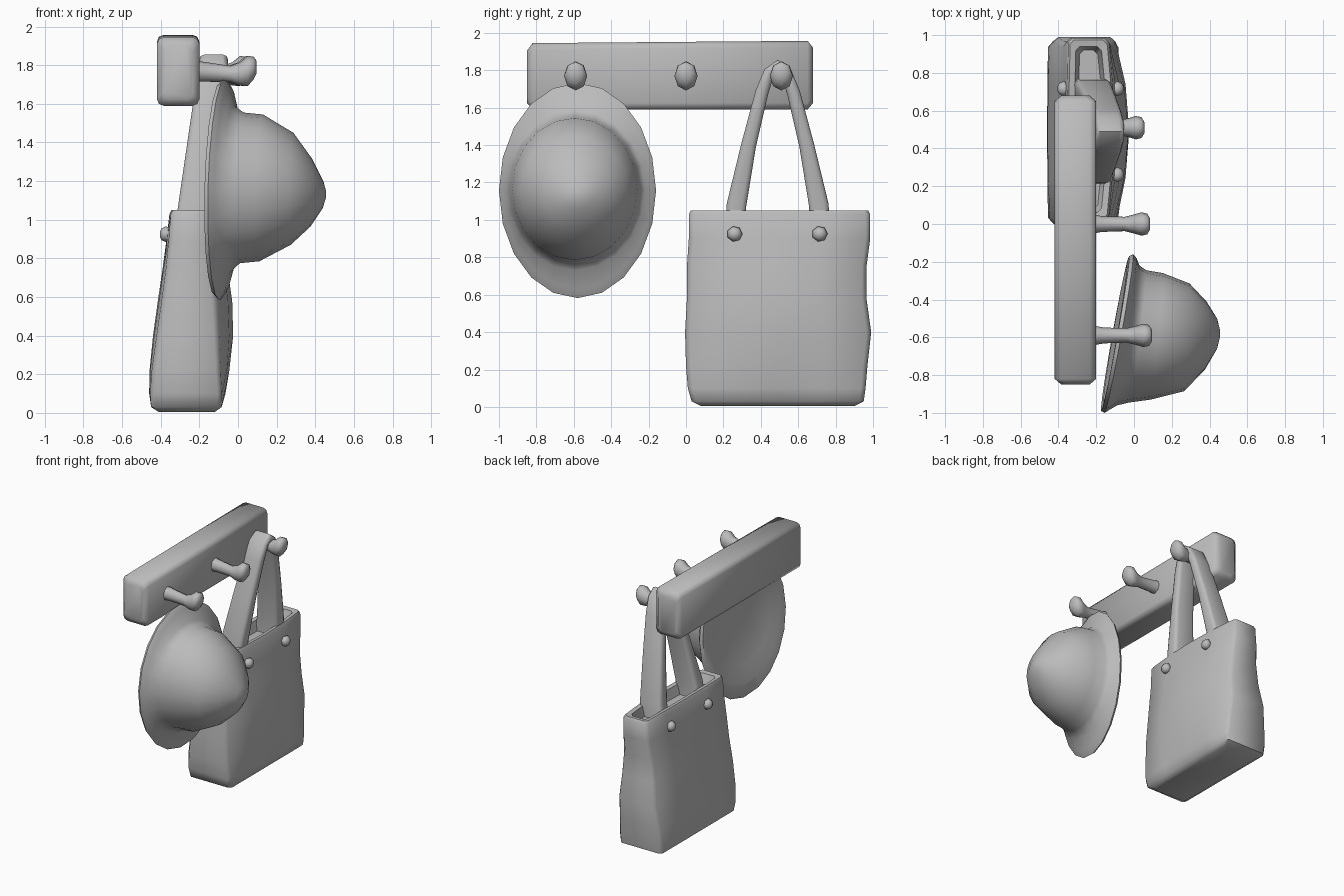
import bpy, bmesh, math
from mathutils import Vector

if "Cube" in bpy.data.objects:
    bpy.data.objects.remove(bpy.data.objects["Cube"], do_unlink=True)

grey = bpy.data.materials.new("plain grey")
grey.use_nodes = True
grey.diffuse_color = (0.5, 0.5, 0.5, 1)
grey.node_tree.nodes["Principled BSDF"].inputs["Base Color"].default_value = (0.5, 0.5, 0.5, 1)


def loft(name, rings, angle=40):
    """Skin a list of equal-length closed rings and cap both ends."""
    bm = bmesh.new()
    rows = [[bm.verts.new(p) for p in ring] for ring in rings]
    n = len(rows[0])
    for a, b in zip(rows, rows[1:]):
        for i in range(n):
            bm.faces.new((a[i], a[(i + 1) % n], b[(i + 1) % n], b[i]))
    bm.faces.new(rows[0][::-1])
    bm.faces.new(rows[-1])
    bmesh.ops.recalc_face_normals(bm, faces=bm.faces)
    mesh = bpy.data.meshes.new(name)
    bm.to_mesh(mesh)
    bm.free()
    mesh.materials.append(grey)
    obj = bpy.data.objects.new(name, mesh)
    bpy.context.collection.objects.link(obj)
    bpy.ops.object.select_all(action='DESELECT')
    obj.select_set(True)
    bpy.context.view_layer.objects.active = obj
    bpy.ops.object.shade_smooth_by_angle(angle=math.radians(angle))
    return obj


def round_rect(u0, u1, v0, v1, r):
    """Rectangle with rounded corners, as 2D points."""
    pts = []
    for cu, cv, start in ((u1 - r, v1 - r, 0), (u0 + r, v1 - r, 90),
                          (u0 + r, v0 + r, 180), (u1 - r, v0 + r, 270)):
        for step in (0, 45, 90):
            t = math.radians(start + step)
            pts.append((cu + r * math.cos(t), cv + r * math.sin(t)))
    return pts


def ellipse(n, ru, rv):
    return [(ru * math.cos(math.tau * i / n), rv * math.sin(math.tau * i / n)) for i in range(n)]


def pillow(x0, x1, y0, y1, pull):
    """Rectangle whose x sides draw in towards the y ends."""
    front, back = [], []
    for t in (-1, -0.95, -0.5, 0, 0.5, 0.95, 1):
        y = (y0 + y1) / 2 + t * (y1 - y0) / 2
        corner = 0.02 if abs(t) == 1 else 0
        front.append((x1 - pull * t * t - corner, y))
        back.append((x0 + 0.25 * pull * t * t + corner, y))
    return front + back[::-1]


# Wall board: rounded slab running along y
board = []
for y, inset, top in ((-0.85, 0.035, 1.94), (-0.82, 0, 1.945), (0, 0, 1.952),
                      (0.65, 0, 1.957), (0.68, 0.035, 1.955)):
    outline = round_rect(-0.42 + inset, -0.2 - inset, 1.59 + inset, top - inset, 0.035)
    board.append([(x, y, z) for x, z in outline])
loft("wall_board", board, 60)

# Pegs: stem dips slightly, then swells into an upturned knob
peg_profile = ((-0.24, 1.77, 0.055, 0.055), (-0.17, 1.765, 0.042, 0.05), (-0.05, 1.755, 0.038, 0.042),
               (0, 1.755, 0.05, 0.06), (0.04, 1.77, 0.062, 0.078),
               (0.07, 1.785, 0.055, 0.06), (0.085, 1.79, 0.03, 0.035))
for label, y, shift in (("right", -0.59, 0.01), ("middle", 0, 0), ("left", 0.51, -0.03)):
    loft("peg_" + label, [[(x + shift, y + a, z + b) for a, b in ellipse(8, ry, rz)]
                          for x, z, ry, rz in peg_profile], 60)

# Hat: shallow underside, thin brim and domed crown, tilted about z
# Each ring: x, y centre, z centre, y radius, z radius, tilt
hat_rings = (
    (-0.06, -0.59, 1.16, 0.10, 0.12, 0.17),
    (-0.075, -0.59, 1.16, 0.28, 0.33, 0.17),
    (-0.10, -0.58, 1.16, 0.36, 0.46, 0.17),
    (-0.10, -0.58, 1.16, 0.41, 0.56, 0.18),
    (-0.08, -0.58, 1.157, 0.42, 0.575, 0.18),
    (-0.055, -0.58, 1.16, 0.40, 0.53, 0.17),
    (-0.03, -0.59, 1.16, 0.37, 0.43, 0.16),
    (0.02, -0.595, 1.165, 0.35, 0.39, 0.13),
    (0.12, -0.595, 1.165, 0.335, 0.38, 0.10),
    (0.28, -0.60, 1.16, 0.285, 0.29, 0.05),
    (0.38, -0.59, 1.14, 0.18, 0.175, 0.02),
    (0.44, -0.58, 1.13, 0.08, 0.07, 0),
    (0.455, -0.58, 1.13, 0.02, 0.02, 0))
hat = []
for x, cy, cz, ry, rz, tilt in hat_rings:
    hat.append([(x + tilt * a + 0.025 * b, cy + a, cz + b) for a, b in ellipse(20, ry, rz)])
loft("hat", hat, 50)

# Tote bag: pillowed body, rim and shallow sunken top
# Each ring: z, x range, y range, draw-in at the ends
bag_rings = (
    (0.005, -0.41, -0.12, 0.08, 0.90, 0),
    (0.03, -0.45, -0.085, 0.03, 0.95, 0),
    (0.10, -0.46, -0.065, 0.01, 0.96, 0.02),
    (0.22, -0.458, -0.045, 0.0, 0.97, 0.05),
    (0.40, -0.44, -0.025, -0.005, 0.99, 0.08),
    (0.58, -0.415, -0.03, 0.005, 0.965, 0.085),
    (0.75, -0.39, -0.055, 0.005, 0.965, 0.075),
    (0.90, -0.37, -0.085, 0.015, 0.985, 0.05),
    (1.03, -0.355, -0.105, 0.015, 0.985, 0.03),
    (1.05, -0.345, -0.115, 0.025, 0.975, 0.03),
    (1.045, -0.315, -0.145, 0.06, 0.94, 0.03),
    (0.97, -0.295, -0.165, 0.08, 0.92, 0.03))
loft("bag", [[(x, y, z) for x, y in pillow(x0, x1, y0, y1, pull)]
             for z, x0, x1, y0, y1, pull in bag_rings], 50)

# Strap: one broad band looping over the left peg
# Each station: y offset from the peg, z, band thickness
half_strap = ((0.225, 0.95, 0.11), (0.22, 1.08, 0.105), (0.155, 1.4, 0.08),
              (0.085, 1.68, 0.07), (0.045, 1.79, 0.06))
stations = [(-y, z, w) for y, z, w in half_strap] + [(0, 1.825, 0.06)]
stations += list(reversed(half_strap))
path = [Vector((-0.225 + 0.12 * (z - 1), 0.49 + y, z)) for y, z, w in stations]
strap = []
for i, (p, (y, z, w)) in enumerate(zip(path, stations)):
    along = path[min(i + 1, len(path) - 1)] - path[max(i - 1, 0)]
    side = Vector((0, along.z, -along.y)).normalized()
    half = 0.095 - 0.025 * (z - 1)
    strap.append([p + Vector((a, 0, 0)) + side * b
                  for a, b in round_rect(-half, half, -w / 2, w / 2, 0.025)])
loft("strap", strap, 60)

# Strap buttons on both faces of the bag
for face, x, out in (("back", -0.36, -1), ("front", -0.1, 1)):
    for label, y in (("right", 0.26), ("left", 0.715)):
        loft("button_%s_%s" % (face, label),
             [[(x + out * d, y + a, 0.925 + b) for a, b in ellipse(7, r, r)]
              for d, r in ((-0.02, 0.025), (0.012, 0.042), (0.035, 0.032), (0.045, 0.012))], 60)
